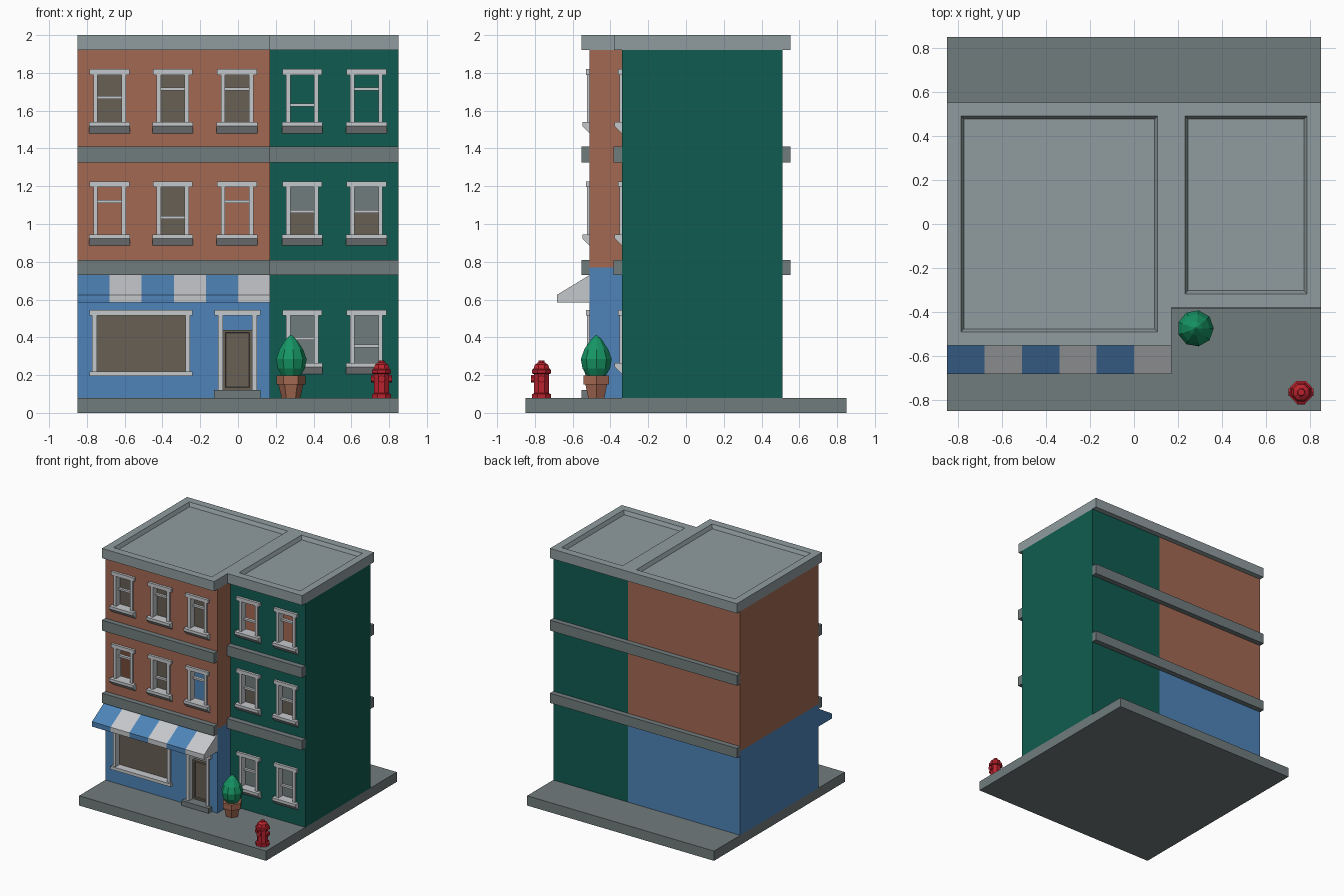
import bpy, bmesh, math
from mathutils import Vector, Matrix

if "Cube" in bpy.data.objects:
    bpy.data.objects.remove(bpy.data.objects["Cube"])


def mat(name, *rgb):
    m = bpy.data.materials.new(name)
    m.diffuse_color = (*rgb, 1)
    m.use_nodes = True
    m.node_tree.nodes["Principled BSDF"].inputs["Base Color"].default_value = m.diffuse_color
    return m


STONE = mat("dark stone", .165, .20, .205)
ROOF = mat("roof grey", .28, .335, .35)
TRIM = mat("pale trim", .56, .58, .60)
BRICK = mat("brick", .37, .14, .085)
BLUE = mat("shop blue", .075, .23, .48)
GREEN = mat("dark green", .005, .105, .08)
LEAF = mat("leaf green", .008, .30, .13)
RED = mat("hydrant red", .50, .016, .027)
SHADE = mat("brown blind", .135, .115, .09)


def finish(name, bm, mats, recalc=True):
    bmesh.ops.remove_doubles(bm, verts=bm.verts, dist=1e-5) if not recalc else None
    if recalc:
        bmesh.ops.recalc_face_normals(bm, faces=bm.faces)
    me = bpy.data.meshes.new(name)
    bm.to_mesh(me)
    bm.free()
    for m in mats:
        me.materials.append(m)
    ob = bpy.data.objects.new(name, me)
    bpy.context.collection.objects.link(ob)
    return ob


def prism(bm, prof, x0, x1, m=0):
    """Extrude a (y, z) profile from x0 to x1."""
    a = [bm.verts.new((x0, y, z)) for y, z in prof]
    b = [bm.verts.new((x1, y, z)) for y, z in prof]
    n = len(prof)
    faces = [bm.faces.new(a), bm.faces.new(b[::-1])]
    for i in range(n):
        j = (i + 1) % n
        faces.append(bm.faces.new((a[i], b[i], b[j], a[j])))
    for f in faces:
        f.material_index = m


def box(bm, x0, x1, y0, y1, z0, z1, m=0):
    prism(bm, [(y0, z0), (y1, z0), (y1, z1), (y0, z1)], x0, x1, m)


def block(name, material, *dims):
    bm = bmesh.new()
    box(bm, *dims)
    return finish(name, bm, [material])


def wall(bm, start, end, holes=(), split=None):
    """Single-skin wall with rectangular holes (x0, x1, z0, z1)."""
    a, b = Vector((*start, 0)), Vector((*end, 0))
    length = (b - a).length
    d = (b - a) / length
    hs = [(h[0] - a.x, h[1] - a.x, h[2], h[3]) for h in holes]
    us = sorted({0, length, *(v for h in hs for v in h[:2])})
    zs = sorted({.08, 1.92, *([split] if split else []), *(v for h in hs for v in h[2:])})
    for u0, u1 in zip(us, us[1:]):
        for z0, z1 in zip(zs, zs[1:]):
            uc, zc = (u0 + u1) / 2, (z0 + z1) / 2
            if any(h[0] < uc < h[1] and h[2] < zc < h[3] for h in hs):
                continue
            f = bm.faces.new([bm.verts.new(a + d * u + Vector((0, 0, z)))
                              for u, z in ((u0, z0), (u1, z0), (u1, z1), (u0, z1))])
            f.material_index = 1 if split and zc < split else 0


def lathe(bm, prof, sides, origin, rot=None, phase=0):
    """Closed faceted turning of (radius, height) rings."""
    M = Matrix.Translation(origin) @ (rot or Matrix())
    rings = [[bm.verts.new(M @ Vector((r * math.cos(t), r * math.sin(t), h)))
              for t in (phase + 2 * math.pi * i / sides for i in range(sides))]
             for r, h in prof]
    for r0, r1 in zip(rings, rings[1:]):
        for i in range(sides):
            j = (i + 1) % sides
            bm.faces.new((r0[i], r0[j], r1[j], r1[i]))
    bm.faces.new(rings[0][::-1])
    bm.faces.new(rings[-1])


XL, XM, XR = -.85, .17, .85
YF, YG, YB = -.51, -.34, .51

# pavement slab
block("pavement", STONE, XL, XR, -.85, .85, 0, .08)

# windows: centre x, wall y, sill base z, sash rail height, upper and lower blind
N, B, G = None, 1, 2
windows = [(-.68, YF, 1.48, .19, B, B), (-.345, YF, 1.48, .235, B, B), (-.005, YF, 1.48, .235, B, B),
           (.34, YG, 1.48, .15, N, N), (.68, YG, 1.48, .235, N, N),
           (-.68, YF, .885, .235, N, N), (-.345, YF, .885, .15, B, B), (-.005, YF, .885, .235, N, N),
           (.34, YG, .885, .18, G, B), (.68, YG, .885, .18, G, B),
           (.34, YG, .205, .19, G, G), (.68, YG, .205, .15, G, G)]
holes = {YF: [(-.76, -.27, .21, .52), (-.09, .09, .12, .52)], YG: []}
for i, (x, y, z, rail, up, low) in enumerate(windows):
    holes[y].append((x - .075, x + .075, z + .055, z + .32))
    bm = bmesh.new()
    # sloped sill, lintel, jambs and sash rail
    prism(bm, [(y + .05, z + .06), (y - .038, z + .06), (y - .038, z + .038), (y, z), (y + .05, z)],
          x - .108, x + .108)
    box(bm, x - .105, x + .105, y - .02, y + .05, z + .31, z + .34)
    for s in (-1, 1):
        xa, xb = sorted((x + s * .063, x + s * .086))
        box(bm, xa, xb, y - .013, y + .05, z + .06, z + .31)
    box(bm, x - .063, x + .063, y + .02, y + .045, z + rail - .008, z + rail + .008)
    # blinds
    if low:
        box(bm, x - .063, x + .063, y + .04, y + .047, z + .06, z + rail, low)
    if up:
        box(bm, x - .063, x + .063, y + .04, y + .047, z + rail, z + .31, up)
    finish(f"window_{i + 1}", bm, [TRIM, SHADE, STONE])

# hollow building shells
bm = bmesh.new()
wall(bm, (XL, YF), (XM, YF), holes[YF], .77)
wall(bm, (XM, YF), (XM, YG), split=.77)
wall(bm, (XM, YB), (XL, YB), split=.77)
wall(bm, (XL, YB), (XL, YF), split=.77)
finish("brick_building", bm, [BRICK, BLUE], False)
bm = bmesh.new()
wall(bm, (XM, YG), (XR, YG), holes[YG])
wall(bm, (XR, YG), (XR, YB))
wall(bm, (XR, YB), (XM, YB))
finish("green_building", bm, [GREEN], False)

# floor bands on front and back
for i, (z0, z1) in enumerate(((.73, .81), (1.325, 1.41))):
    block(f"brick_front_band_{i + 1}", STONE, XL, XM, -.553, YF, z0, z1)
    block(f"green_front_band_{i + 1}", STONE, XM, XR, -.385, YG, z0, z1)
    block(f"back_band_{i + 1}", STONE, XL, XR, YB, .553, z0, z1)

# roofs with sunken centre
for name, x0, x1, y0 in (("brick_roof", XL, XM, -.553), ("green_roof", XM, XR, -.38)):
    bm = bmesh.new()
    box(bm, x0, x1, y0, .553, 1.92, 2.0)
    bmesh.ops.recalc_face_normals(bm, faces=bm.faces)
    top = [f for f in bm.faces if f.normal.z > .9]
    bmesh.ops.inset_region(bm, faces=top, thickness=.088)
    bmesh.ops.inset_region(bm, faces=top, thickness=.02, depth=-.03)
    finish(name, bm, [ROOF])

# shop window
bm = bmesh.new()
box(bm, -.785, -.24, -.535, -.46, .195, .22)
box(bm, -.785, -.24, -.53, -.46, .515, .545)
for x in (-.772, -.278):
    box(bm, x, x + .025, -.523, -.46, .22, .515)
box(bm, -.747, -.278, -.47, -.463, .22, .515, 1)
finish("shop_window", bm, [TRIM, SHADE])

# door with frame and recessed panel, open transom above
bm = bmesh.new()
box(bm, -.125, .12, -.53, -.44, .515, .545)
for x in (-.105, .075):
    box(bm, x, x + .025, -.523, -.44, .12, .515)
finish("door_frame", bm, [TRIM])
bm = bmesh.new()
box(bm, -.08, .075, -.475, -.445, .12, .44)
bmesh.ops.recalc_face_normals(bm, faces=bm.faces)
front = [f for f in bm.faces if f.normal.y < -.9]
bmesh.ops.inset_region(bm, faces=front, thickness=.02)
bmesh.ops.inset_region(bm, faces=front, thickness=.004, depth=-.01)
finish("door", bm, [SHADE])
block("door_step", STONE, -.128, .12, -.552, -.44, .08, .12)

# striped awning
bm = bmesh.new()
w = (XM - XL) / 6
for i in range(6):
    prism(bm, [(-.51, .73), (-.683, .625), (-.683, .585), (-.51, .585)],
          XL + i * w, XL + (i + 1) * w, i % 2)
finish("awning", bm, [BLUE, TRIM])

# potted shrub
bm = bmesh.new()
lathe(bm, [(.05, .08), (.066, .15), (.077, .15), (.077, .197), (.06, .197)], 6, (.28, -.475, 0))
finish("pot", bm, [BRICK])
bm = bmesh.new()
lathe(bm, [(.05, .195), (.074, .235), (.083, .285), (.065, .335), (.032, .385), (.004, .412)],
      9, (.28, -.475, 0))
finish("shrub", bm, [LEAF])

# fire hydrant: turned body plus three nozzles
bm = bmesh.new()
hp = (.76, -.765, 0)
lathe(bm, [(.054, .08), (.054, .1), (.042, .104), (.042, .205), (.055, .21), (.055, .228), (.046, .232),
           (.038, .255), (.018, .268), (.016, .277)], 8, hp, phase=math.pi / 8)
for ang in (0, math.pi, -math.pi / 2):
    rot = Matrix.Rotation(ang, 4, 'Z') @ Matrix.Rotation(math.pi / 2, 4, 'Y')
    lathe(bm, [(.02, .03), (.02, .056)], 6, (hp[0], hp[1], .18), rot)
finish("hydrant", bm, [RED])
